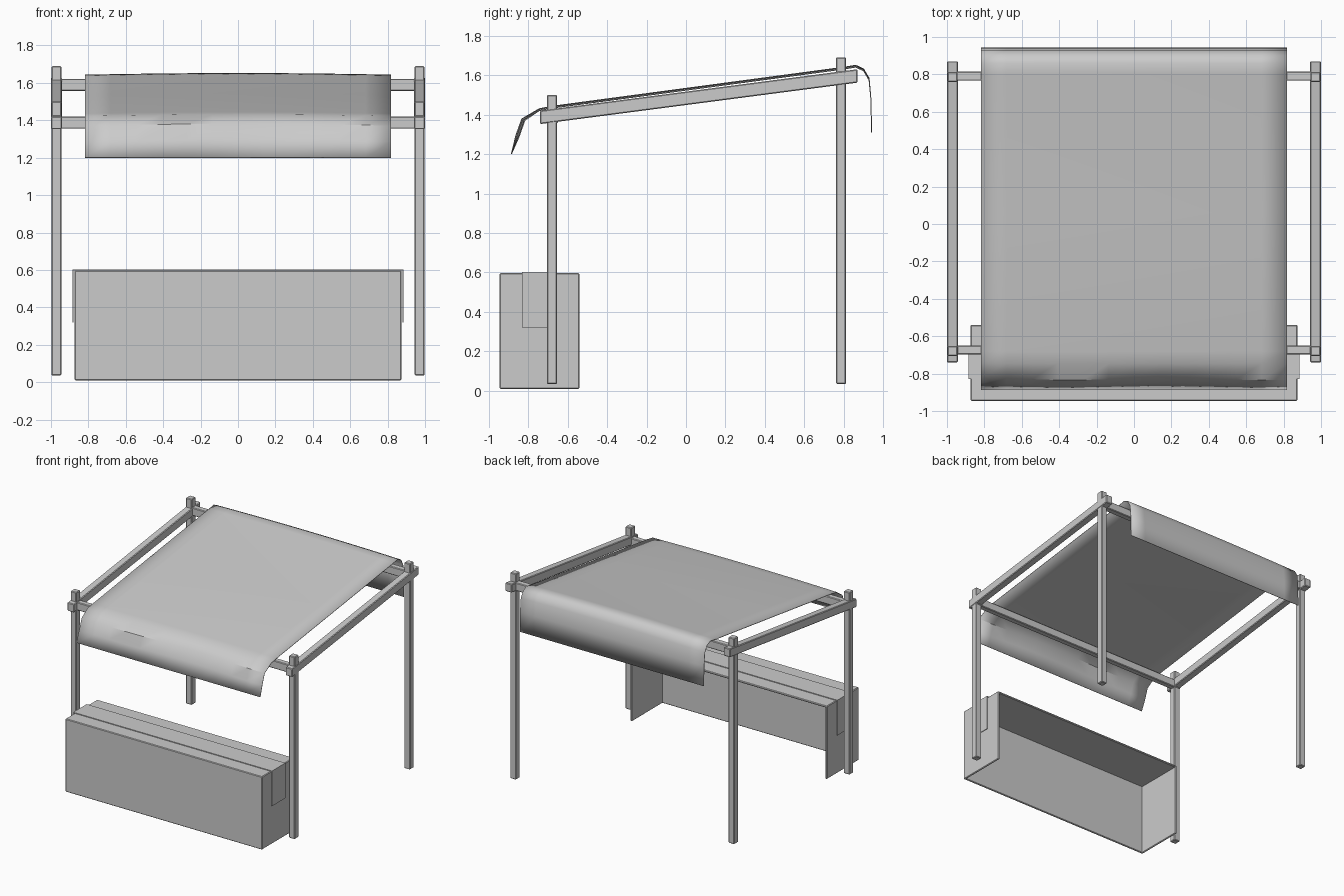
import bpy, bmesh, math
from mathutils import Vector

cube = bpy.data.objects.get("Cube")
if cube:
    bpy.data.objects.remove(cube, do_unlink=True)

grey = bpy.data.materials.new("plain_grey")
grey.use_nodes = True
grey.diffuse_color = (0.6, 0.6, 0.6, 1)
grey.node_tree.nodes["Principled BSDF"].inputs["Base Color"].default_value = (0.6, 0.6, 0.6, 1)


def finish(name, bm, bevel=0.0):
    bmesh.ops.recalc_face_normals(bm, faces=bm.faces)
    mesh = bpy.data.meshes.new(name)
    bm.to_mesh(mesh)
    bm.free()
    mesh.materials.append(grey)
    ob = bpy.data.objects.new(name, mesh)
    bpy.context.collection.objects.link(ob)
    if bevel:
        mod = ob.modifiers.new("soft_edges", 'BEVEL')
        mod.width = bevel
        mod.segments = 1
    return ob


def box(name, x, y, z, bevel=0.005, rise=0.0):
    """Box from ranges; rise lifts its back end."""
    bm = bmesh.new()
    bmesh.ops.create_cube(bm, size=1)
    for v in bm.verts:
        back = v.co.y > 0
        v.co = Vector([r[0] if c < 0 else r[1] for c, r in zip(v.co, (x, y, z))])
        v.co.z += rise if back else 0
    return finish(name, bm, bevel)


# Posts and sloping side rails
for side, s in (("left", 1), ("right", -1)):
    px = sorted((s * 0.945, s * 0.997))
    box(f"front_post_{side}", px, (-0.705, -0.653), (0.035, 1.5))
    box(f"back_post_{side}", px, (0.76, 0.812), (0.035, 1.69))
    box(f"side_rail_{side}", sorted((s * 0.942, s * 1.0)), (-0.74, 0.87),
        (1.352, 1.42), rise=0.21)

# Cross rails
box("front_cross_rail", (-0.998, 0.998), (-0.697, -0.65), (1.355, 1.42))
box("back_cross_rail", (-0.998, 0.998), (0.766, 0.815), (1.557, 1.622))

# Counter, open at the back and underneath
box("counter_front", (-0.875, 0.875), (-0.945, -0.93), (0.01, 0.597))
box("counter_top", (-0.875, 0.875), (-0.945, -0.54), (0.582, 0.597))
for side, s in (("left", 1), ("right", -1)):
    box(f"counter_end_{side}", sorted((s * 0.86, s * 0.875)), (-0.945, -0.54), (0.01, 0.597))

# Runner laid over the counter, hanging down at both ends
box("runner_top", (-0.884, 0.884), (-0.83, -0.66), (0.597, 0.603), 0)
for side, s in (("left", 1), ("right", -1)):
    box(f"runner_end_{side}", sorted((s * 0.879, s * 0.884)), (-0.83, -0.66), (0.32, 0.603), 0)

# Cloth canopy: a side profile swept across, slightly raised in the middle
profile = [(-0.885, 1.2), (-0.855, 1.285), (-0.825, 1.37), (-0.745, 1.42), (-0.68, 1.433),
           (0.06, 1.532), (0.8, 1.631), (0.86, 1.641), (0.9, 1.622),
           (0.928, 1.575), (0.938, 1.47), (0.94, 1.31)]
bm = bmesh.new()
columns = 12
rows = []
for i in range(columns + 1):
    t = 2 * i / columns - 1
    lift = 0.009 * (1 - t * t)
    row = []
    for j, (y, z) in enumerate(profile):
        ripple = 0.008 * math.sin(5 * t + 0.5) if j in (1, 2) else 0
        hang = j < 1 or j > 9
        row.append(bm.verts.new((0.818 * t, y + ripple, z + (0 if hang else lift))))
    rows.append(row)
for a, b in zip(rows, rows[1:]):
    for j in range(len(profile) - 1):
        bm.faces.new((a[j], b[j], b[j + 1], a[j + 1]))
canopy = finish("cloth_canopy", bm)
solid = canopy.modifiers.new("cloth_thickness", 'SOLIDIFY')
solid.thickness = 0.005
solid.offset = 0
bpy.context.view_layer.objects.active = canopy
canopy.select_set(True)
bpy.ops.object.shade_smooth_by_angle(angle=math.radians(40))
canopy.select_set(False)
